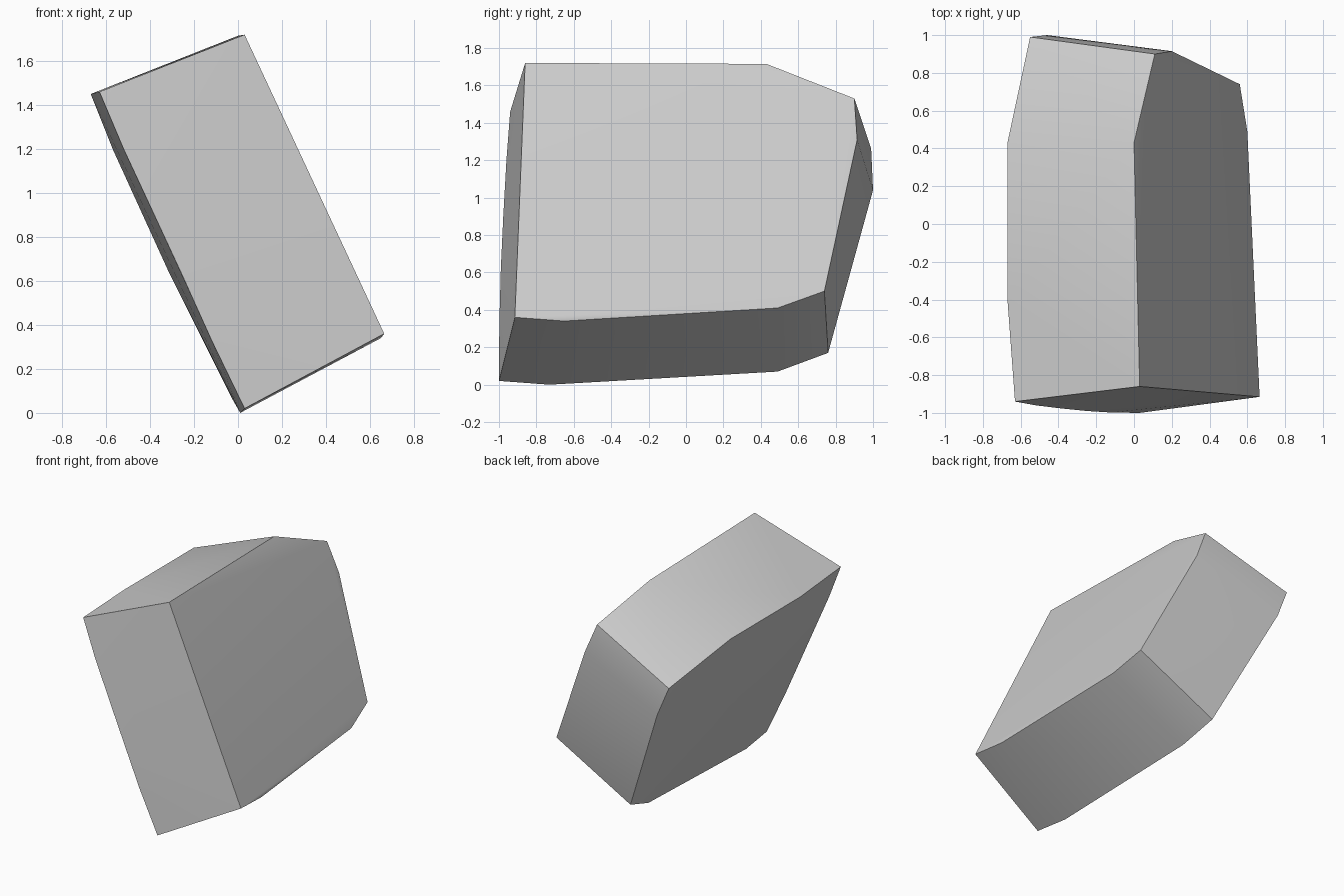
import bpy
import bmesh
import math

cube = bpy.data.objects.get("Cube")
if cube:
    bpy.data.objects.remove(cube, do_unlink=True)

# Single stone colour
stone = bpy.data.materials.new("stone_grey")
stone.use_nodes = True
grey = (0.6, 0.6, 0.6, 1.0)
stone.diffuse_color = grey
stone.node_tree.nodes["Principled BSDF"].inputs["Base Color"].default_value = grey

# Rim of the flat upper face
upper_rim = [
    (0.03, -0.86, 1.72), (0.0, 0.43, 1.715), (0.11, 0.90, 1.53),
    (0.20, 0.915, 1.31), (0.56, 0.74, 0.50), (0.60, 0.49, 0.41),
    (0.65, -0.65, 0.34), (0.665, -0.915, 0.36),
]
# Rim of the lower face
lower_rim = [
    (-0.63, -0.94, 1.46), (-0.67, -0.40, 1.45), (-0.67, 0.43, 1.45),
    (-0.55, 0.99, 1.26), (-0.46, 1.0, 1.04), (-0.07, 0.76, 0.17),
    (-0.03, 0.49, 0.07), (0.01, -0.73, 0.0), (0.03, -1.0, 0.02),
]
# Rounded front edge and gentle swell of the lower face
front_curve = [(-0.52, -0.96, 1.20), (-0.38, -0.977, 0.90),
               (-0.25, -0.99, 0.62), (-0.12, -0.998, 0.33)]
swell = [(-0.57, -0.1, 1.2), (-0.31, -0.1, 0.63)]

# Skin the rims into one closed chunk
bm = bmesh.new()
for point in upper_rim + lower_rim + front_curve + swell:
    bm.verts.new(point)
bmesh.ops.convex_hull(bm, input=bm.verts[:])
loose = [v for v in bm.verts if not v.link_faces]
bmesh.ops.delete(bm, geom=loose, context='VERTS')
bmesh.ops.recalc_face_normals(bm, faces=bm.faces[:])

mesh = bpy.data.meshes.new("stone_slab")
bm.to_mesh(mesh)
bm.free()
mesh.materials.append(stone)
slab = bpy.data.objects.new("stone_slab", mesh)
bpy.context.collection.objects.link(slab)

# Soft shading with crisp main edges
bpy.ops.object.select_all(action='DESELECT')
slab.select_set(True)
bpy.context.view_layer.objects.active = slab
bpy.ops.object.shade_smooth_by_angle(angle=math.radians(30))
